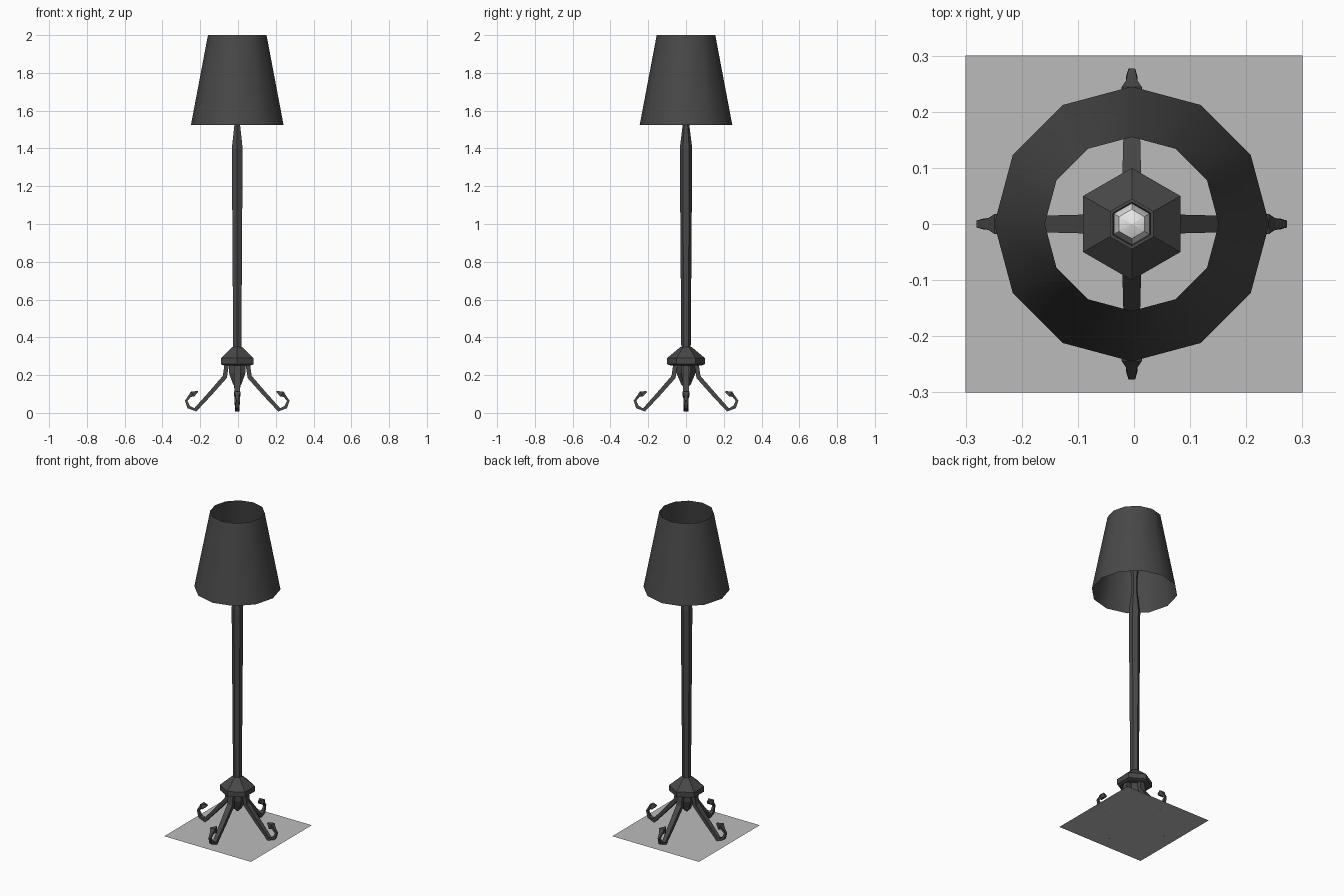
import bpy
import bmesh
from math import pi, cos, sin, radians
from mathutils import Matrix, Vector

default = bpy.data.objects.get("Cube")
if default:
    bpy.data.objects.remove(default, do_unlink=True)

AXIS = Vector((-0.004, 0, 0))


def material(name, value):
    mat = bpy.data.materials.new(name)
    mat.use_nodes = True
    color = (value, value, value, 1)
    mat.diffuse_color = color
    mat.node_tree.nodes["Principled BSDF"].inputs["Base Color"].default_value = color
    return mat


dark = material("dark metal", 0.065)
grey = material("light grey", 0.5)
pale = material("pale bulb", 0.8)


def finish(name, bm, mat, smooth=False, fix_normals=True):
    if fix_normals:
        bmesh.ops.recalc_face_normals(bm, faces=bm.faces)
    mesh = bpy.data.meshes.new(name)
    bm.to_mesh(mesh)
    bm.free()
    mesh.materials.append(mat)
    obj = bpy.data.objects.new(name, mesh)
    bpy.context.collection.objects.link(obj)
    if smooth:
        bpy.ops.object.select_all(action="DESELECT")
        obj.select_set(True)
        bpy.context.view_layer.objects.active = obj
        bpy.ops.object.shade_smooth_by_angle(angle=radians(40))
    return obj


def skin(bm, rings, capped=True):
    """Bridge successive closed rings of points."""
    loops = [[bm.verts.new(p) for p in ring] for ring in rings]
    for a, b in zip(loops, loops[1:]):
        for i in range(len(a)):
            j = (i + 1) % len(a)
            bm.faces.new((a[i], a[j], b[j], b[i]))
    if capped:
        bm.faces.new(loops[0][::-1])
        bm.faces.new(loops[-1])


def turned(name, profile, sides, mat, capped=True, smooth=False):
    """Turn a (radius, height) profile, with a corner on +y."""
    bm = bmesh.new()
    angles = [pi / 2 + 2 * pi * i / sides for i in range(sides)]
    skin(bm, [[AXIS + Vector((r * cos(a), r * sin(a), z)) for a in angles]
              for r, z in profile], capped)
    return finish(name, bm, mat, smooth, capped)


# Floor sheet
bm = bmesh.new()
bmesh.ops.create_grid(bm, x_segments=1, y_segments=1, size=0.3,
                      matrix=Matrix.Translation((0, 0, 0.008)))
finish("floor_sheet", bm, grey, fix_normals=False)

# Hexagonal hub, collar and pole
turned("hub", [(0.003, 0.13), (0.025, 0.15), (0.05, 0.21), (0.05, 0.257)], 6, dark)
turned("collar", [(0.085, 0.252), (0.1, 0.258), (0.1, 0.29), (0.028, 0.35)], 6, dark)
turned("pole", [(0.025, 0.34), (0.033, 1.4), (0.018, 1.52), (0.017, 1.6),
                (0.024, 1.67), (0.045, 1.74), (0.045, 1.75), (0.039, 1.75),
                (0.037, 1.74)], 6, dark)

# Bulb seated in the cup at the top of the pole
turned("bulb", [(0.036, 1.735), (0.037, 1.77), (0.026, 1.8), (0.001, 1.812)],
       6, pale, smooth=True)

# Open twelve-sided shade
turned("shade", [(0.245, 1.525), (0.155, 2.0)], 12, dark, capped=False, smooth=True)

# Scrolled legs: reach, height, half width, half thickness
LEG = [(0.055, 0.26, 0.017, 0.012), (0.066, 0.19, 0.017, 0.012),
       (0.145, 0.1, 0.015, 0.011), (0.222, 0.016, 0.012, 0.01),
       (0.257, 0.031, 0.01, 0.009), (0.27, 0.064, 0.006, 0.007),
       (0.251, 0.09, 0.01, 0.007), (0.237, 0.1, 0.018, 0.016),
       (0.208, 0.112, 0.003, 0.003)]


def leg(name, turn):
    path = [Vector((r, 0, z)) for r, z, w, t in LEG]
    rings = []
    for i, (r, z, w, t) in enumerate(LEG):
        along = path[min(i + 1, len(path) - 1)] - path[max(i - 1, 0)]
        out = Vector((along.z, 0, -along.x)).normalized() * t
        side = Vector((0, w, 0))
        rings.append([path[i] + out + side, path[i] - out + side,
                      path[i] - out - side, path[i] + out - side])
    bm = bmesh.new()
    skin(bm, rings)
    bmesh.ops.rotate(bm, verts=bm.verts, cent=(0, 0, 0),
                     matrix=Matrix.Rotation(turn, 3, "Z"))
    bmesh.ops.translate(bm, verts=bm.verts, vec=AXIS)
    finish(name, bm, dark)


for i, place in enumerate(("left", "back", "right", "front")):
    leg(place + "_leg", i * pi / 2)
